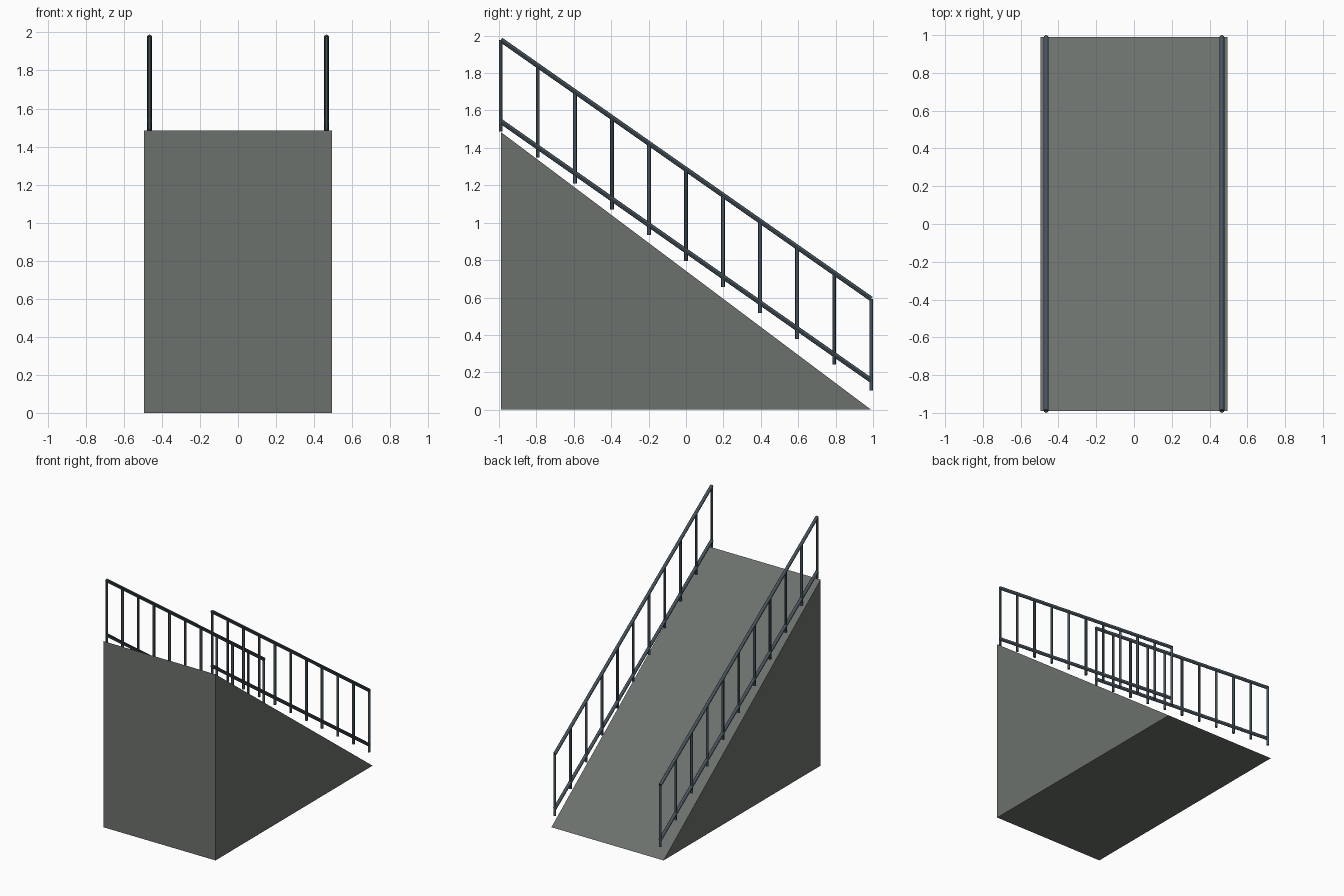
import bpy, bmesh
from mathutils import Vector

if "Cube" in bpy.data.objects:
    bpy.data.objects.remove(bpy.data.objects["Cube"])

HALF_W, HALF_L, HEIGHT = 0.495, 0.99, 1.485
RAIL_X, POSTS = 0.465, 11


def material(name, color):
    m = bpy.data.materials.new(name)
    m.diffuse_color = color
    m.use_nodes = True
    m.node_tree.nodes["Principled BSDF"].inputs["Base Color"].default_value = m.diffuse_color
    return m


ramp_mat = material("ramp_grey", (0.15, 0.165, 0.15, 1))
rail_mat = material("rail_steel", (0.06, 0.085, 0.105, 1))


def tube(name, a, b, radius):
    a, b = Vector(a), Vector(b)
    bpy.ops.mesh.primitive_cylinder_add(vertices=12, radius=radius,
                                        depth=(b - a).length, location=(a + b) / 2)
    ob = bpy.context.object
    ob.name = name
    ob.rotation_euler = (b - a).to_track_quat('Z', 'Y').to_euler()
    ob.data.materials.append(rail_mat)
    bpy.ops.object.shade_smooth_by_angle()


# Solid wedge: triangular side profile extruded across the width
bm = bmesh.new()
profile = [(-HALF_L, 0), (HALF_L, 0), (-HALF_L, HEIGHT)]
face = bm.faces.new([bm.verts.new((-HALF_W, y, z)) for y, z in profile])
ext = bmesh.ops.extrude_face_region(bm, geom=[face])
bmesh.ops.translate(bm, vec=(2 * HALF_W, 0, 0),
                    verts=[v for v in ext["geom"] if isinstance(v, bmesh.types.BMVert)])
bmesh.ops.recalc_face_normals(bm, faces=bm.faces)
mesh = bpy.data.meshes.new("ramp")
bm.to_mesh(mesh)
bm.free()
mesh.materials.append(ramp_mat)
bpy.context.collection.objects.link(bpy.data.objects.new("ramp", mesh))

# Railings on both sides
TOP_HIGH, DROP = 1.978, 1.385
for side, x in (("left", -RAIL_X), ("right", RAIL_X)):
    # Handrail and lower rail
    for part, below in (("handrail", 0), ("lower_rail", 0.436)):
        tube(f"{side}_{part}", (x, -HALF_L, TOP_HIGH - below),
             (x, HALF_L, TOP_HIGH - DROP - below), 0.013)
    # Upright posts
    for i in range(POSTS):
        t = i / (POSTS - 1)
        y = HALF_L * (2 * t - 1)
        z = TOP_HIGH - DROP * t
        tube(f"{side}_post_{i + 1}", (x, y, z - 0.491), (x, y, z), 0.01)
